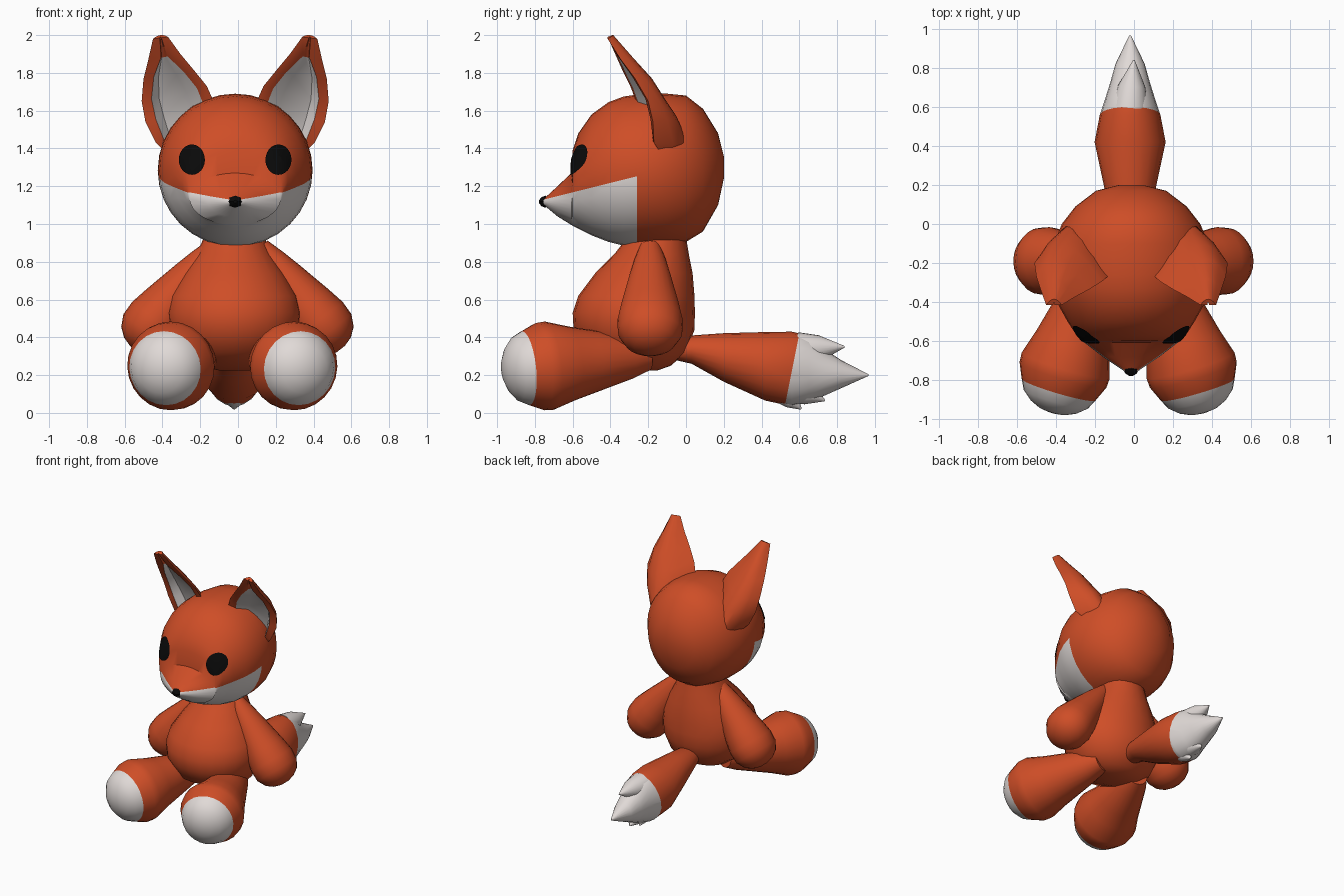
import bpy, bmesh, math
from mathutils import Vector as V
from mathutils.bvhtree import BVHTree

if "Cube" in bpy.data.objects:
    bpy.data.objects.remove(bpy.data.objects["Cube"])


def material(name, rgb):
    m = bpy.data.materials.new(name)
    m.diffuse_color = (*rgb, 1)
    m.use_nodes = True
    m.node_tree.nodes["Principled BSDF"].inputs["Base Color"].default_value = m.diffuse_color
    return m


MATS = [material("orange fur", (0.62, 0.075, 0.02)),
        material("white fur", (0.75, 0.70, 0.68)),
        material("black", (0.003, 0.003, 0.003))]
ORANGE, WHITE, BLACK = 0, 1, 2


def ring(c, u, v, ru, rv, n=24):
    """Ellipse of points about c."""
    return [V(c) + V(u) * ru * math.cos(a) + V(v) * rv * math.sin(a)
            for a in (2 * math.pi * i / n for i in range(n))]


def loft(name, rings, mat=ORANGE, rule=None, cut=None, caps=True, angle=40):
    """Skin rings of points. rule(i, j) colours the quads; cut = (point, normal,
    limit): faces in front of that plane, and past y limit, become white."""
    bm = bmesh.new()
    vs = [[bm.verts.new(p) for p in r] for r in rings]
    n = len(vs[0])
    for i in range(len(vs) - 1):
        for j in range(n):
            k = (j + 1) % n
            f = bm.faces.new((vs[i][j], vs[i][k], vs[i + 1][k], vs[i + 1][j]))
            f.material_index = rule(i, j) if rule else mat
    for r in (vs[0], vs[-1]) if caps else (vs[0],):
        f = bm.faces.new(r)
        f.material_index = rule(len(vs) - 2 if r is vs[-1] else 0, 0) if rule else mat
    if caps:
        bmesh.ops.recalc_face_normals(bm, faces=bm.faces)
    if cut:
        co, no, test = V(cut[0]), V(cut[1]), cut[2]
        fs = [f for f in bm.faces if test(f.calc_center_median())]
        geom = fs + list({e for f in fs for e in f.edges}) + list({w for f in fs for w in f.verts})
        bmesh.ops.bisect_plane(bm, geom=geom, plane_co=co, plane_no=no)
        for f in bm.faces:
            c = f.calc_center_median()
            if test(c) and (c - co).dot(no) > 0:
                f.material_index = WHITE
    me = bpy.data.meshes.new(name)
    bm.to_mesh(me)
    bm.free()
    ob = bpy.data.objects.new(name, me)
    bpy.context.collection.objects.link(ob)
    for m in MATS:
        me.materials.append(m)
    bpy.ops.object.select_all(action='DESELECT')
    ob.select_set(True)
    bpy.context.view_layer.objects.active = ob
    bpy.ops.object.shade_smooth_by_angle(angle=math.radians(angle))
    return ob


X, Y, Z = V((1, 0, 0)), V((0, 1, 0)), V((0, 0, 1))
CX = -0.015

# head: sections along y as (y, top, bottom, half width)
head_profile = [
    (0.20, 1.36, 1.24, .06), (0.17, 1.48, 1.10, .18), (0.09, 1.61, .96, .285),
    (0.0, 1.68, .905, .355), (-.1, 1.69, .885, .395), (-.19, 1.69, .88, .41),
    (-.26, 1.685, .88, .408), (-.33, 1.675, .885, .40), (-.41, 1.645, .905, .375),
    (-.5, 1.58, .94, .325), (-.57, 1.48, .975, .28), (-.60, 1.39, .99, .255),
    (-.607, 1.27, .995, .24), (-.68, 1.2, 1.04, .145), (-.74, 1.145, 1.09, .055),
    (-.77, 1.125, 1.11, .012)]
head = loft("head", [ring((CX, y, (t + b) / 2), X, Z, w, (t - b) / 2, 32)
                     for y, t, b, w in head_profile],
            cut=((0, -.27, 1.25), (0, .25, -1), lambda c: c.y < -.26))

# nose
loft("nose", [ring((CX, y, 1.118), X, Z, r * 1.25, r, 8)
              for y, r in ((-.725, .02), (-.745, .032), (-.765, .024), (-.778, .008))],
     BLACK, angle=30)

# eyes: thin plates laid on the face
tree = BVHTree.FromPolygons([v.co for v in head.data.vertices],
                            [p.vertices for p in head.data.polygons])


def on_face(p):
    hit, normal = tree.ray_cast(p, Y)[:2]
    return hit - Y * .006 + normal * (.003 if normal.y < 0 else -.003)


for s, side in ((-1, "left"), (1, "right")):
    c = (CX + s * .228, -2, 1.34)
    loft("eye_" + side, [[on_face(p) for p in ring(c, X, Z, .068 * k, .08 * k)]
                         for k in (.25, .5, .75, 1)], BLACK, caps=False)

# ears: levels of (inner rim, outer rim, back ridge, lip share)
ear_levels = [
    ((.15, -.15, 1.40), (.36, -.13, 1.37), (.27, -.04, 1.36), .15),
    ((.12, -.20, 1.50), (.42, -.17, 1.43), (.28, .01, 1.43), .15),
    ((.11, -.26, 1.64), (.475, -.175, 1.54), (.31, -.05, 1.57), .15),
    ((.15, -.295, 1.73), (.495, -.20, 1.65), (.34, -.11, 1.66), .15),
    ((.215, -.335, 1.81), (.485, -.27, 1.77), (.37, -.18, 1.77), .2),
    ((.29, -.375, 1.90), (.46, -.345, 1.87), (.385, -.28, 1.88), .4),
    ((.355, -.415, 1.99), (.435, -.415, 1.98), (.395, -.385, 2.0), .45)]


def ear_ring(level, s):
    i, o, b = (V(p) for p in level[:3])
    mid, lip = (i + o) / 2, level[3]
    ctrl = 2 * b - mid
    pts = [i * (1 - t) ** 2 + ctrl * 2 * t * (1 - t) + o * t * t
           for t in (k / 6 for k in range(7))]
    deep = (b - mid) * .4
    pts += [o.lerp(i, lip), o.lerp(i, lip + (.5 - lip) * .4) + deep,
            i.lerp(o, lip + (.5 - lip) * .4) + deep, i.lerp(o, lip)]
    return [V((CX + s * p.x, p.y, p.z)) for p in pts]


for s, side in ((-1, "left"), (1, "right")):
    loft("ear_" + side, [ear_ring(l, s) for l in ear_levels],
         rule=lambda i, j: WHITE if i in (1, 2, 3, 4) and j in (7, 8, 9) else ORANGE)

# body: sections along z as (z, front, back, half width)
body_profile = [
    (.225, -.25, -.15, .08), (.25, -.38, -.08, .18), (.32, -.53, 0, .29),
    (.44, -.595, .045, .345), (.53, -.6, .047, .355), (.62, -.57, .045, .335),
    (.74, -.48, .035, .265), (.84, -.38, .015, .2), (.93, -.31, 0, .16)]
loft("body", [ring((-.02, (f + b) / 2, z), X, Y, w, (b - f) / 2)
              for z, f, b, w in body_profile])


def limb(name, start, d, stations, s, cx, across=1.0, **kw):
    """Round limb along d; stations are (distance, radius)."""
    start, d = V(start), V(d).normalized()
    u = d.cross(Y if abs(d.y) < .5 else Z).normalized()
    v = d.cross(u)
    rings = [ring(start + d * t, u, v, r * across, r) for t, r in stations]
    return loft(name, [[V((cx + s * p.x, p.y, p.z)) for p in r] for r in rings], **kw)


arm = [(0, .055), (.1, .085), (.2, .11), (.4, .155), (.5, .174), (.58, .17),
       (.64, .135), (.675, .085), (.69, .03)]
leg = [(0, .08), (.1, .115), (.3, .165), (.42, .195), (.55, .235), (.6, .232),
       (.68, .197), (.73, .172), (.77, .125), (.795, .07), (.803, .02)]
for s, side in ((-1, "left"), (1, "right")):
    limb("arm_" + side, (.12, -.19, .88), (.62, 0, -.785), arm, s, -.003, across=.93)
    limb("leg_" + side, (.165, -.2, .305), (.28, -.95, -.1), leg, s, -.03,
         rule=lambda i, j: WHITE if i >= 6 else ORANGE)

# tail: sections along y as (y, top, bottom, half width)
tail_profile = [
    (-.1, .36, .29, .05), (.03, .41, .26, .10), (.2, .422, .165, .135),
    (.42, .428, .065, .182), (.56, .43, .035, .155), (.65, .41, .06, .125),
    (.73, .34, .09, .1), (.82, .28, .13, .075), (.965, .205, .195, .005)]
loft("tail", [ring((-.02, y, (t + b) / 2), X, Z, w, (t - b) / 2, 20)
              for y, t, b, w in tail_profile],
     cut=((0, .6, .42), (0, 1, -.2), lambda c: c.y > .3))

# tail tufts: start, tip, base radius
for k, (a, b, r) in enumerate([((0, .6, .335), (.02, .84, .35), .092),
                               ((0, .58, .13), (0, .735, .065), .08),
                               ((0, .52, .10), (0, .61, .02), .06)]):
    a, b = V(a), V(b)
    n = (b - a).length
    limb(f"tail_tuft_{k + 1}", a, b - a, [(0, r), (n * .45, r * .75), (n, .004)],
         1, -.02, mat=WHITE)
